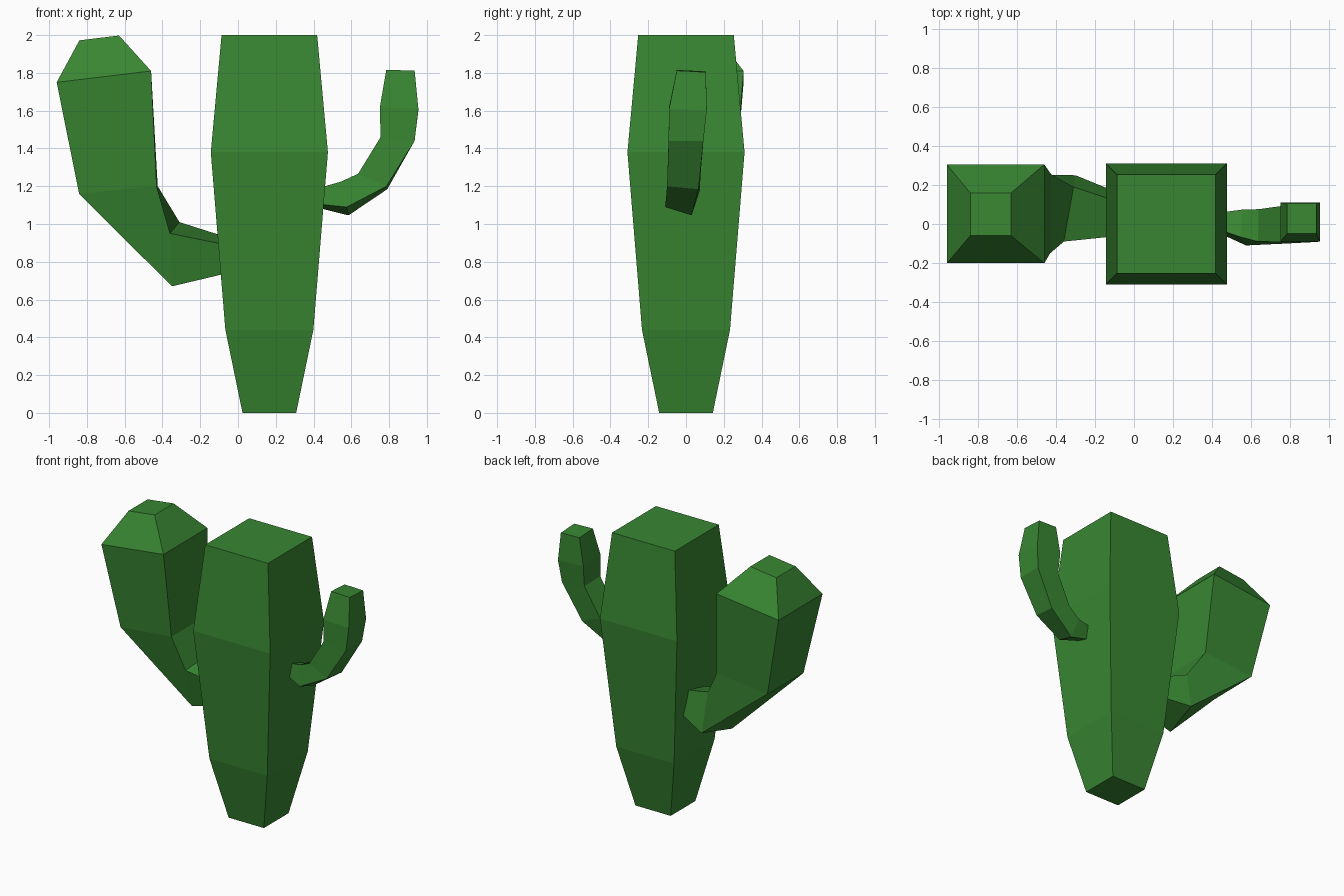
import bpy, bmesh
from mathutils import Vector

green = bpy.data.materials.new("cactus_green")
green.diffuse_color = (0.04, 0.24, 0.032, 1)


def loft(name, rings):
    """Skin four-sided rings given as (centre, half edge u, half edge v)."""
    bm = bmesh.new()
    loops = []
    for c, u, v in rings:
        c, u, v = Vector(c), Vector(u), Vector(v)
        loops.append([bm.verts.new(c + a * u + b * v)
                      for a, b in ((-1, -1), (1, -1), (1, 1), (-1, 1))])
    for lo, hi in zip(loops, loops[1:]):
        for i in range(4):
            j = (i + 1) % 4
            bm.faces.new((lo[i], lo[j], hi[j], hi[i]))
    bm.faces.new(loops[0])
    bm.faces.new(loops[-1])
    bmesh.ops.recalc_face_normals(bm, faces=bm.faces)
    mesh = bpy.data.meshes.new(name)
    bm.to_mesh(mesh)
    bm.free()
    mesh.materials.append(green)
    obj = bpy.data.objects.new(name, mesh)
    bpy.context.collection.objects.link(obj)
    return obj


# Trunk: square sections (height, half width)
trunk = [(0, 0.142), (0.44, 0.233), (1.38, 0.31), (2.0, 0.253)]
loft("trunk", [((0.166, 0, z), (h, 0, 0), (0, h, 0)) for z, h in trunk])

# Large arm, from inside the trunk to its tip (u: outer to inner, v: front to back)
loft("large_arm", [
    ((0.0, 0.037, 0.832), (0, -0.02, 0.062), (0, 0.07, 0.017)),
    ((-0.33, 0.08, 0.84), (-0.005, -0.03, 0.14), (0.025, 0.14, 0.03)),
    ((-0.633, 0.052, 1.18), (0.205, 0, 0.02), (0.003, 0.203, 0)),
    ((-0.71, 0.052, 1.78), (0.25, 0, 0.03), (0, 0.253, 0)),
    ((-0.735, 0.05, 1.985), (0.105, 0, 0.013), (0, 0.11, 0)),
])

# Small arm
loft("small_arm", [
    ((0.39, 0.01, 1.135), (-0.01, 0.01, 0.035), (0, 0.03, -0.008)),
    ((0.565, -0.018, 1.135), (-0.015, 0.022, 0.067), (0.005, 0.07, -0.022)),
    ((0.713, -0.012, 1.225), (-0.075, 0.005, 0.033), (0.002, 0.083, -0.008)),
    ((0.845, 0, 1.45), (-0.09, 0, 0.01), (0, 0.092, 0)),
    ((0.853, 0.01, 1.61), (-0.102, 0, 0.005), (0, 0.1, -0.003)),
    ((0.86, 0.028, 1.81), (-0.075, 0, 0.002), (0, 0.077, -0.004)),
])
